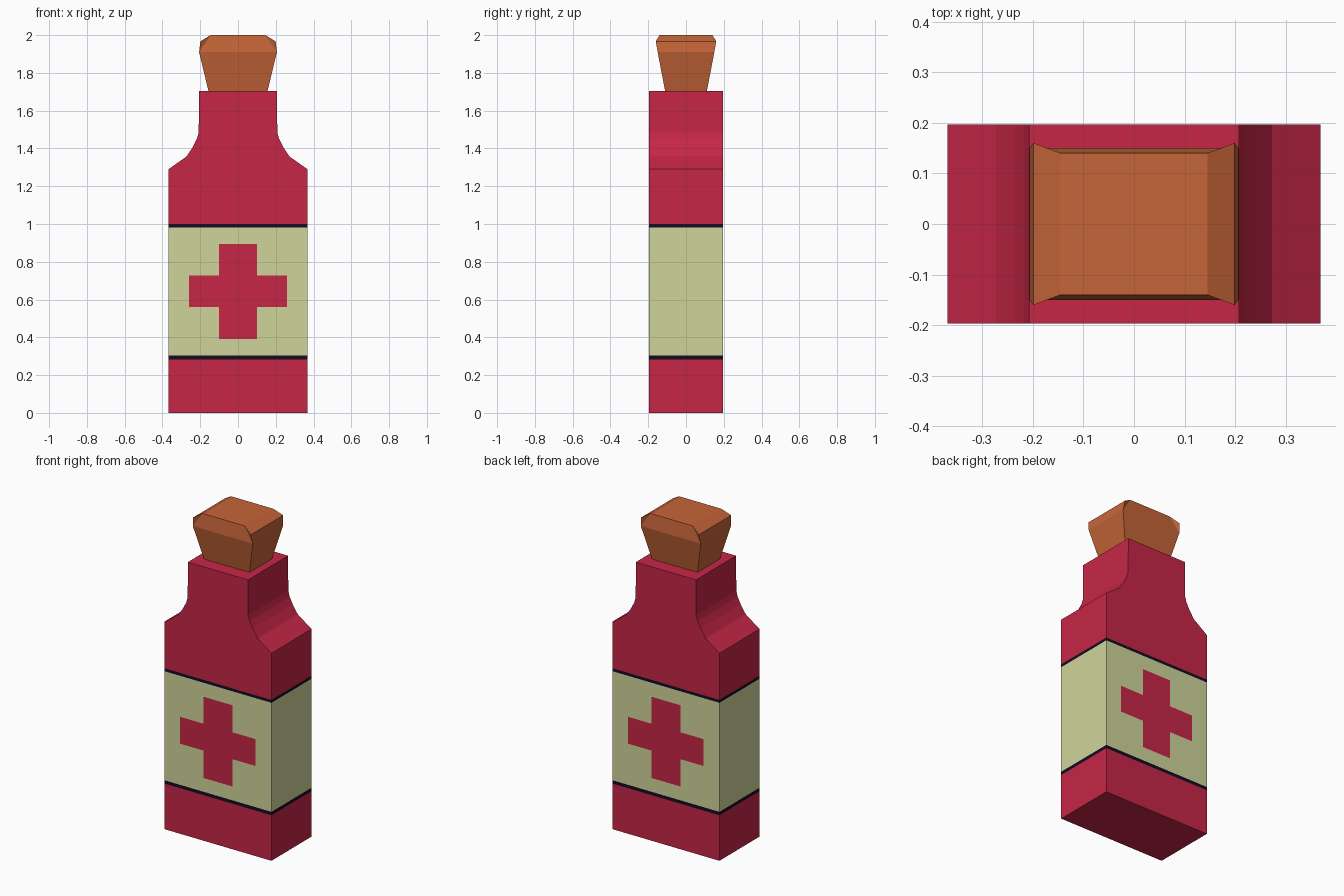
import bpy, bmesh

if "Cube" in bpy.data.objects:
    bpy.data.objects.remove(bpy.data.objects["Cube"])


def srgb(r, g, b):
    f = lambda c: c / 12.92 if c <= 0.04045 else ((c + 0.055) / 1.055) ** 2.4
    return (f(r / 255), f(g / 255), f(b / 255), 1)


def material(name, rgb):
    m = bpy.data.materials.new(name)
    m.diffuse_color = srgb(*rgb)
    m.use_nodes = True
    m.node_tree.nodes["Principled BSDF"].inputs["Base Color"].default_value = m.diffuse_color
    return m


red = material("red_glass", (198, 38, 70))
cream = material("label_cream", (208, 213, 155))
dark = material("label_border", (18, 12, 34))
cork_mat = material("cork_brown", (198, 101, 56))


def finish(bm, name, mats):
    bmesh.ops.recalc_face_normals(bm, faces=bm.faces)
    me = bpy.data.meshes.new(name)
    bm.to_mesh(me)
    bm.free()
    for m in mats:
        me.materials.append(m)
    ob = bpy.data.objects.new(name, me)
    bpy.context.collection.objects.link(ob)
    return ob


def ring(bm, x, y, z):
    return [bm.verts.new((sx * x, sy * y, z))
            for sx, sy in ((-1, -1), (1, -1), (1, 1), (-1, 1))]


def bridge(bm, a, b, sides=range(4)):
    for i in sides:
        j = (i + 1) % 4
        bm.faces.new((a[i], a[j], b[j], b[i]))


# Bottle: stacked rings, straight label section then a curved shoulder
W, D = 0.368, 0.197
levels = [(z, W) for z in (0, .283, .304, .39, .56, .727, .895, .982, 1.0, 1.29)]
levels += [(1.357, .273), (1.41, .238), (1.45, .218), (1.485, .208), (1.703, .207)]
bm = bmesh.new()
rings = [ring(bm, x, D, z) for z, x in levels]
for a, b in zip(rings, rings[1:]):
    bridge(bm, a, b)
bm.faces.new(rings[0])
bm.faces.new(rings[-1])

# Vertical cuts through the label for the cross
for x in (-.26, -.10, .10, .26):
    faces = [f for f in bm.faces if .304 < f.calc_center_median().z < .98]
    geom = faces + list({e for f in faces for e in f.edges}) + list({v for f in faces for v in f.verts})
    bmesh.ops.bisect_plane(bm, geom=geom, plane_co=(x, 0, 0), plane_no=(1, 0, 0))

# Colour bands by height, cross by position on front and back
for f in bm.faces:
    c = f.calc_center_median()
    if .304 < c.z < .982:
        upright = abs(c.x) < .10 and .39 < c.z < .895
        bar = abs(c.x) < .26 and .56 < c.z < .727
        f.material_index = 0 if upright or bar else 1
    elif .283 < c.z < 1.0:
        f.material_index = 2
finish(bm, "bottle", [red, cream, dark])

# Cork: flared block with chamfered top ends
bm = bmesh.new()
low = ring(bm, .153, .108, 1.69)
mid = ring(bm, .206, .15, 1.91)
rim = ring(bm, .199, .16, 1.967)
top = ring(bm, .145, .14, 2.0)
bridge(bm, low, mid)
bridge(bm, mid, rim, (1, 3))
bridge(bm, rim, top, (1, 3))
bridge(bm, mid, top, (0, 2))
for m, r, t in zip(mid, rim, top):
    bm.faces.new((m, r, t))
bm.faces.new(low)
bm.faces.new(top)
finish(bm, "cork", [cork_mat])
